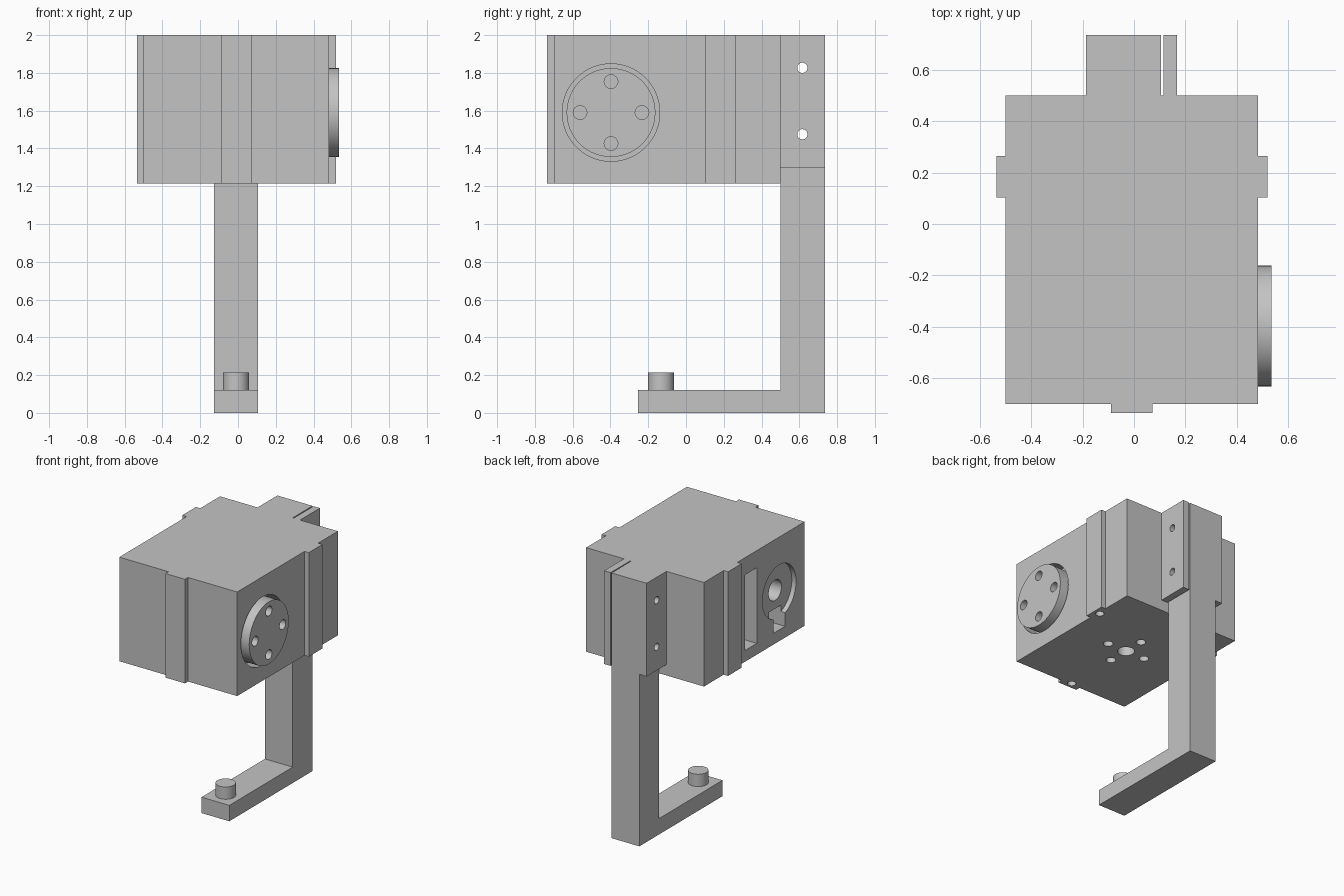
import bpy, bmesh, math
from mathutils import Matrix, Vector

if "Cube" in bpy.data.objects:
    bpy.data.objects.remove(bpy.data.objects["Cube"], do_unlink=True)

grey = bpy.data.materials.new("light_grey")
grey.use_nodes = True
grey.diffuse_color = (0.55, 0.55, 0.55, 1)
grey.node_tree.nodes["Principled BSDF"].inputs["Base Color"].default_value = grey.diffuse_color


def finish(name, bm):
    bmesh.ops.recalc_face_normals(bm, faces=bm.faces)
    mesh = bpy.data.meshes.new(name)
    bm.to_mesh(mesh)
    bm.free()
    mesh.materials.append(grey)
    ob = bpy.data.objects.new(name, mesh)
    bpy.context.collection.objects.link(ob)
    return ob


def box(name, x, y, z):
    bm = bmesh.new()
    size = Matrix.Diagonal((x[1] - x[0], y[1] - y[0], z[1] - z[0], 1))
    mid = Vector((sum(x) / 2, sum(y) / 2, sum(z) / 2))
    bmesh.ops.create_cube(bm, size=1, matrix=Matrix.Translation(mid) @ size)
    return finish(name, bm)


def rod(name, start, length, radius, axis="Z", sides=48):
    """Cylinder from start, running along +axis."""
    bm = bmesh.new()
    turn = Matrix.Rotation(math.pi / 2, 4, "Y") if axis == "X" else Matrix()
    place = Matrix.Translation(start) @ turn @ Matrix.Translation((0, 0, length / 2))
    bmesh.ops.create_cone(bm, cap_ends=True, segments=sides, radius1=radius,
                          radius2=radius, depth=length, matrix=place)
    return finish(name, bm)


def prism(name, outline, offset):
    bm = bmesh.new()
    face = bm.faces.new([bm.verts.new(p) for p in outline])
    new = bmesh.ops.extrude_face_region(bm, geom=[face])["geom"]
    bmesh.ops.translate(bm, vec=offset, verts=[v for v in new if isinstance(v, bmesh.types.BMVert)])
    return finish(name, bm)


def combine(target, tools, operation="DIFFERENCE"):
    bpy.context.view_layer.objects.active = target
    for tool in tools:
        tool.hide_render = True
        mod = target.modifiers.new("combine", "BOOLEAN")
        mod.operation, mod.solver, mod.object = operation, "EXACT", tool
        bpy.ops.object.modifier_apply(modifier=mod.name)
        bpy.data.objects.remove(tool, do_unlink=True)


BOTTOM, TOP = 1.215, 2.0
LEFT, RIGHT, FRONT, BACK = -0.50, 0.483, -0.70, 0.50
MID, STEP = -0.01, 0.036
WHEEL_Y, WHEEL_Z = -0.397, 1.59

# Housing with a vertical rib on the front and on each side
outline = [(LEFT, FRONT), (-0.09, FRONT), (-0.09, FRONT - STEP), (0.073, FRONT - STEP),
           (0.073, FRONT), (RIGHT, FRONT), (RIGHT, 0.103), (RIGHT + STEP, 0.103),
           (RIGHT + STEP, 0.265), (RIGHT, 0.265), (RIGHT, BACK), (LEFT, BACK),
           (LEFT, 0.265), (LEFT - STEP, 0.265), (LEFT - STEP, 0.103), (LEFT, 0.103)]
housing = prism("housing", [(x, y, BOTTOM) for x, y in outline], (0, 0, TOP - BOTTOM))

# Wheel bore on one side; recess, shaft hole, notch and slot on the other
cuts = [rod("bore", (0.38, WHEEL_Y, WHEEL_Z), 0.3, 0.258, "X", 64),
        rod("recess", (-0.6, WHEEL_Y, WHEEL_Z), 0.135, 0.2, "X", 64),
        rod("shaft_hole", (-0.6, WHEEL_Y, WHEEL_Z), 0.3, 0.077, "X"),
        box("notch", (-0.6, -0.3), (-0.467, -0.327), (1.3, 1.45)),
        box("slot", (-0.6, -0.2), (-0.13, 0.01), (1.3, 1.87))]

# Underside: centre hole, four around it, and one under each rib
cuts.append(rod("centre_hole", (MID, -0.1, BOTTOM - 0.1), 0.2, 0.06))
for dx, dy in ((1, 0), (-1, 0), (0, 1), (0, -1)):
    cuts.append(rod("screw_hole", (MID + 0.163 * dx, -0.1 + 0.163 * dy, BOTTOM - 0.1), 0.2, 0.034))
for x, y in ((0.467, 0.184), (-0.485, 0.184), (MID, -0.69)):
    cuts.append(rod("rib_hole", (x, y, BOTTOM - 0.1), 0.2, 0.03))
combine(housing, cuts)

# Output wheel with four screw holes
wheel = rod("output_wheel", (0.37, WHEEL_Y, WHEEL_Z), 0.166, 0.235, "X", 64)
combine(wheel, [rod("wheel_hole", (0.43, WHEEL_Y + 0.164 * a, WHEEL_Z + 0.164 * b), 0.2, 0.036, "X")
                for a, b in ((1, 0), (-1, 0), (0, 1), (0, -1))])

# L-shaped arm, with one clamp cheek fused and the other across a narrow gap
REAR = 0.736
profile = [(-0.255, 0), (REAR, 0), (REAR, TOP), (BACK, TOP), (BACK, 0.12), (-0.255, 0.12)]
arm = prism("arm", [(-0.126, y, z) for y, z in profile], (0.232, 0, 0))
combine(arm, [box("fused_cheek", (-0.187, -0.1), (BACK, REAR), (1.297, TOP))], "UNION")
cheek = box("clamp_cheek", (0.114, 0.168), (BACK, REAR), (1.297, TOP))
for part in (arm, cheek):
    combine(part, [rod("bolt_hole", (-0.4, 0.616, z), 0.8, 0.027, "X", 32) for z in (1.475, 1.827)])

# Peg on the foot of the arm
peg = rod("foot_peg", (MID, -0.132, 0.1), 0.113, 0.069)

# Smooth round walls, sharp edges kept
bpy.ops.object.select_all(action="DESELECT")
for part in (housing, wheel, arm, cheek, peg):
    part.select_set(True)
bpy.context.view_layer.objects.active = housing
bpy.ops.object.shade_smooth_by_angle(angle=math.radians(30))
